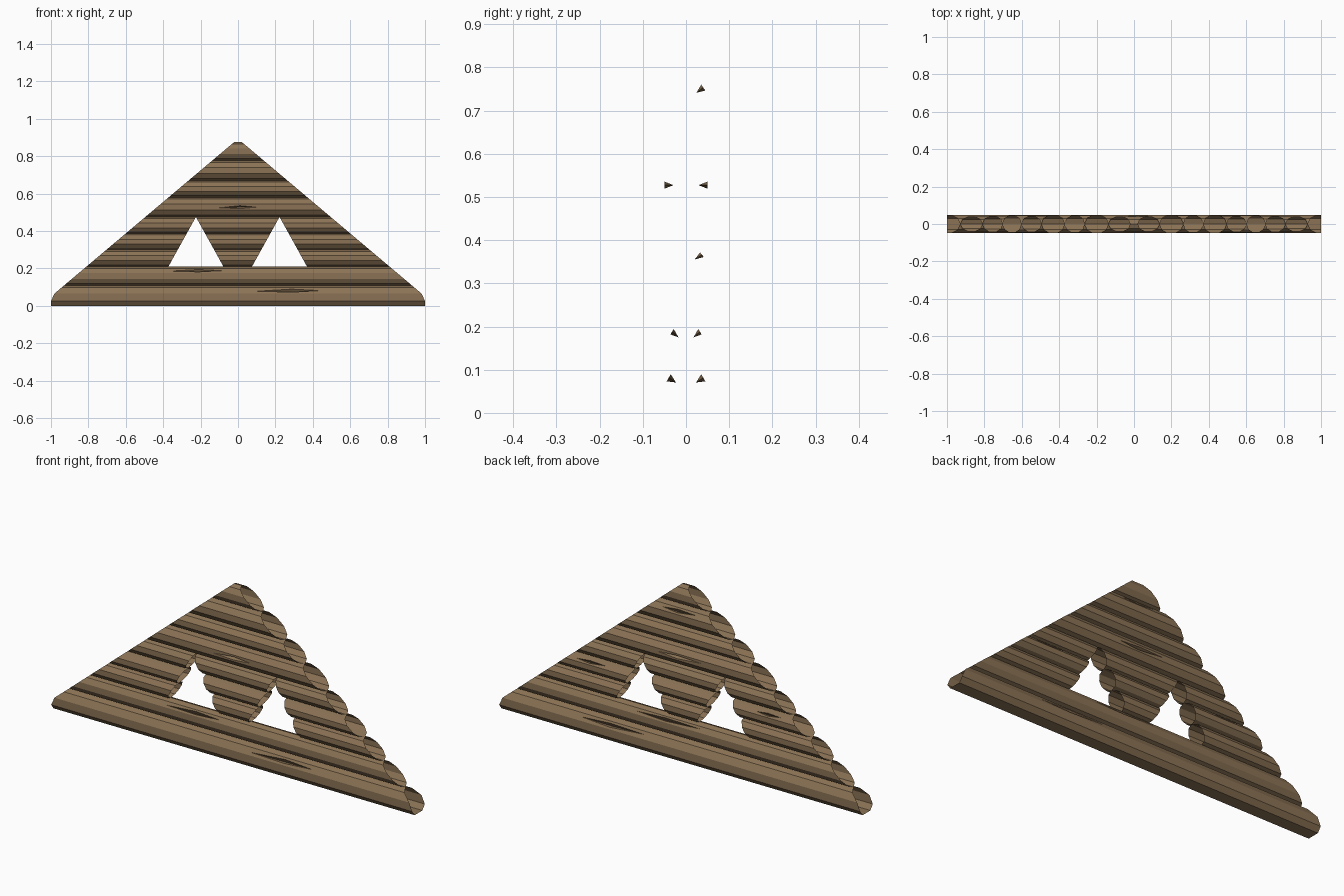
import bpy, bmesh, math
from mathutils import Vector

if "Cube" in bpy.data.objects:
    bpy.data.objects.remove(bpy.data.objects["Cube"])

wood = bpy.data.materials.new("log brown")
wood.diffuse_color = (0.258, 0.171, 0.091, 1)
wood.use_nodes = True
wood.node_tree.nodes["Principled BSDF"].inputs["Base Color"].default_value = wood.diffuse_color

SIDES = 10
# log seams from bottom to top, and half depth of each log
SEAMS = [0.0, 0.11, 0.21, 0.30, 0.385, 0.475, 0.58, 0.67, 0.777, 0.876]
DEPTH = [0.052, 0.042, 0.045, 0.048, 0.044, 0.052, 0.049, 0.052, 0.042]
# splits: (log, face number, x start, x end); faces 1-2 are at the back, 7-8 in front
SPLITS = [(0, 8, 0.10, 0.44), (1, 8, -0.37, -0.08), (5, 7, -0.10, 0.10),
          (0, 1, 0.20, 0.55), (1, 1, -0.10, 0.25), (5, 2, -0.12, 0.12),
          (3, 1, 0.42, 0.58), (3, 1, -0.55, -0.42), (7, 1, -0.08, 0.10)]


def gable(z):
    """Half width of the wall at height z."""
    return 1.0 if z < 0.05 else 1.0 - (z - 0.05) * 0.98 / 0.826


def window(centre, side):
    """Sloping edge of a triangular window."""
    return lambda z: centre + side * 0.147 * min(1, max(0, (0.475 - z) / 0.265))


def section(n):
    """Ten-sided cross-section (y, z) of log n."""
    lo, hi = SEAMS[n], SEAMS[n + 1]
    if n == 0:
        lo = -0.02          # the bottom log is hewn flat underneath
    mid, rad = (lo + hi) / 2, (hi - lo) / 2
    angles = [math.pi / 2 - i * math.tau / SIDES for i in range(SIDES)]
    return [(DEPTH[n] * math.cos(a), max(0, mid + rad * math.sin(a))) for a in angles]


def make_log(name, n, left, right):
    pts = section(n)
    bm = bmesh.new()
    # ends are mitred by the roof slope or window edge and stay open
    L = [bm.verts.new((left(z), y, z)) for y, z in pts]
    R = [bm.verts.new((right(z), y, z)) for y, z in pts]
    axis_z = (SEAMS[n] + SEAMS[n + 1]) / 2
    for i in range(SIDES):
        j = (i + 1) % SIDES
        a, b, c, d = L[i], L[j], R[j], R[i]
        cut = None
        for m, face, x0, x1 in SPLITS:
            if m == n and face == i and max(a.co.x, b.co.x) < x0 and x1 < min(c.co.x, d.co.x):
                cut = (x0, x1)
        if cut is None:
            bm.faces.new((a, b, c, d))
            continue

        # long narrow split in the wood, sunk towards the log's axis
        def on_face(x, t):
            y = pts[i][0] * (1 - t) + pts[j][0] * t
            z = pts[i][1] * (1 - t) + pts[j][1] * t
            return Vector((x, y, z))
        x0, x1 = cut
        xm = x0 * 0.45 + x1 * 0.55
        l, r = bm.verts.new(on_face(x0, 0.4)), bm.verts.new(on_face(x1, 0.5))
        u, w = bm.verts.new(on_face(xm, 0.25)), bm.verts.new(on_face(xm, 0.75))
        p = on_face(xm, 0.5)
        k = bm.verts.new(p + (Vector((xm, 0, axis_z)) - p).normalized() * 0.02)
        for f in ((a, b, l), (b, w, l), (b, c, w), (c, r, w), (c, d, r), (d, u, r),
                  (d, a, u), (a, l, u), (l, w, k), (w, r, k), (r, u, k), (u, l, k)):
            bm.faces.new(f)
    bmesh.ops.recalc_face_normals(bm, faces=bm.faces)
    me = bpy.data.meshes.new(name)
    bm.to_mesh(me)
    bm.free()
    me.materials.append(wood)
    bpy.context.collection.objects.link(bpy.data.objects.new(name, me))


def roof_left(z):
    return -gable(z)


for n in range(len(DEPTH)):
    if n in (2, 3, 4):      # logs interrupted by the two windows
        make_log(f"log_{n}_left", n, roof_left, window(-0.225, -1))
        make_log(f"log_{n}_middle", n, window(-0.225, 1), window(0.222, -1))
        make_log(f"log_{n}_right", n, window(0.222, 1), gable)
    else:
        make_log(f"log_{n}", n, roof_left, gable)
